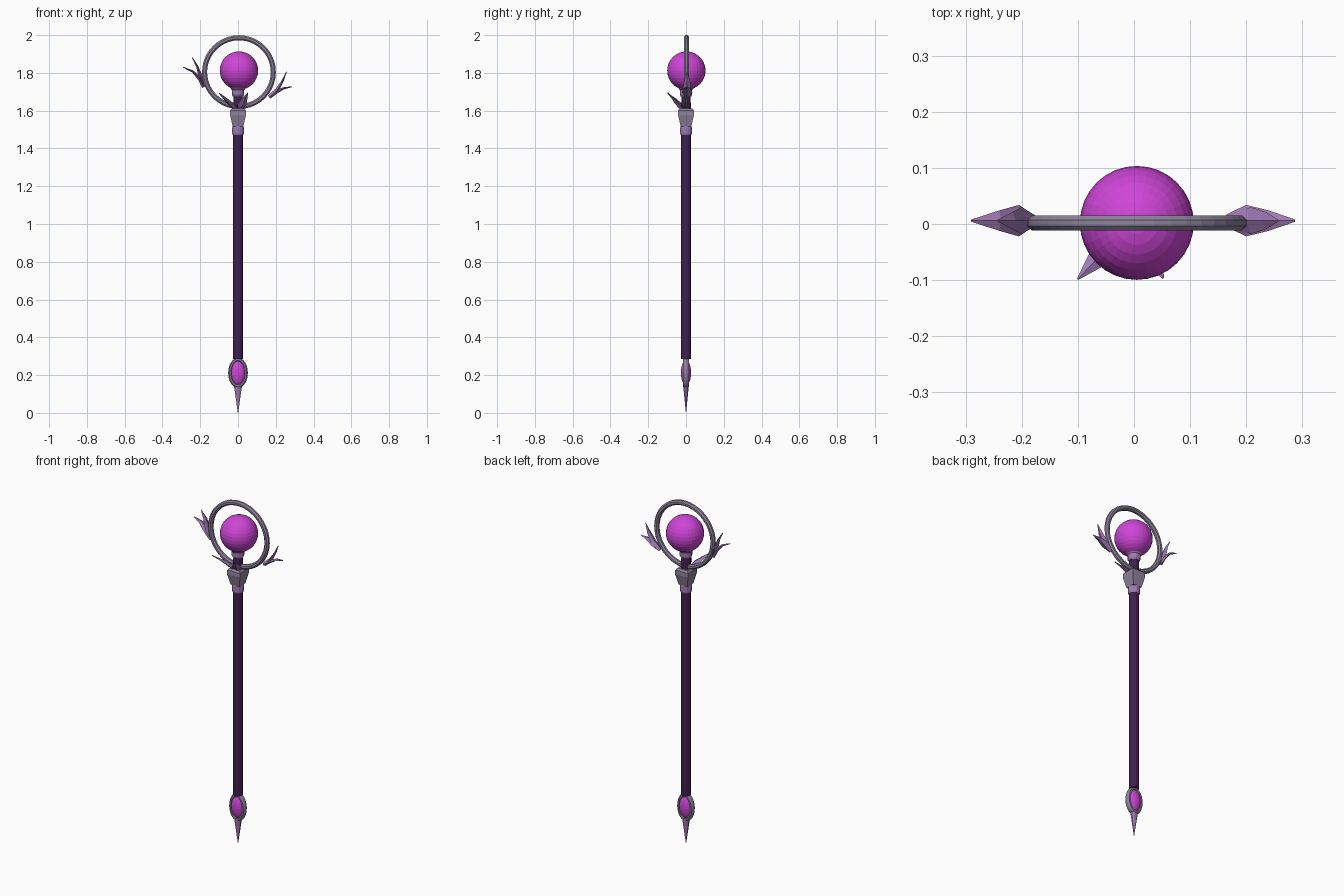
import bpy, bmesh, math
from mathutils import Vector

if "Cube" in bpy.data.objects:
    bpy.data.objects.remove(bpy.data.objects["Cube"])


def material(name, rgb):
    m = bpy.data.materials.new(name)
    m.diffuse_color = (*rgb, 1)
    m.use_nodes = True
    m.node_tree.nodes["Principled BSDF"].inputs["Base Color"].default_value = m.diffuse_color
    return m


METAL = material("dull_metal", (0.27, 0.23, 0.33))
LILAC = material("lilac", (0.36, 0.20, 0.47))
WOOD = material("dark_wood", (0.05, 0.015, 0.085))
GEM = material("gem", (0.62, 0.06, 0.68))


def finish(name, bm, mat, smooth=False):
    bmesh.ops.recalc_face_normals(bm, faces=bm.faces)
    me = bpy.data.meshes.new(name)
    bm.to_mesh(me)
    bm.free()
    ob = bpy.data.objects.new(name, me)
    bpy.context.collection.objects.link(ob)
    me.materials.append(mat)
    for p in me.polygons:
        p.use_smooth = smooth
    return ob


def skin(name, rings, mat):
    """Join equal-length loops of points into a closed tube."""
    bm = bmesh.new()
    loops = [[bm.verts.new(p) for p in r] for r in rings]
    n = len(loops[0])
    for a, b in zip(loops, loops[1:]):
        for i in range(n):
            j = (i + 1) % n
            bm.faces.new((a[i], a[j], b[j], b[i]))
    bm.faces.new(loops[0])
    bm.faces.new(loops[-1])
    return finish(name, bm, mat)


def turned(name, profile, sides, mat, sy=1.0):
    """Stack of regular polygons; profile lists (radius, z)."""
    rings = []
    for r, z in profile:
        angles = [math.tau * (i + 0.5) / sides for i in range(sides)]
        rings.append([(r * math.cos(a), r * sy * math.sin(a), z) for a in angles])
    return skin(name, rings, mat)


def ball(name, centre, radii, u, v, mat):
    bm = bmesh.new()
    bmesh.ops.create_uvsphere(bm, u_segments=u, v_segments=v, radius=1)
    bmesh.ops.scale(bm, vec=radii, verts=bm.verts)
    bmesh.ops.translate(bm, vec=centre, verts=bm.verts)
    return finish(name, bm, mat)


def hoop(name, centre, rx, rz, tube, depth, mat, u=40, v=8):
    """Upright elliptical ring in the xz plane."""
    bm = bmesh.new()
    c = Vector(centre)
    grid = []
    for i in range(u):
        a = math.tau * i / u
        row = []
        for k in range(v):
            b = math.tau * (k + 0.5) / v
            t = tube * math.cos(b)
            row.append(bm.verts.new(c + Vector(((rx + t) * math.cos(a),
                                                depth * math.sin(b),
                                                (rz + t) * math.sin(a)))))
        grid.append(row)
    for i in range(u):
        for k in range(v):
            i2, k2 = (i + 1) % u, (k + 1) % v
            bm.faces.new((grid[i][k], grid[i2][k], grid[i2][k2], grid[i][k2]))
    return finish(name, bm, mat)


def leaf(name, path, side, width):
    """Curved pointed leaf: flattened diamond section along a path."""
    pts = [Vector(p) for p in path]
    side = Vector(side).normalized()
    rings = []
    for i, p in enumerate(pts):
        d = pts[min(i + 1, len(pts) - 1)] - pts[max(i - 1, 0)]
        n = d.cross(side).normalized()
        w = width * (0.4, 1.0, 0.65, 0.07)[i]
        t = (0.010, 0.010, 0.006, 0.002)[i]
        rings.append([p + side * w, p + n * t, p - side * w, p - n * t])
    return skin(name, rings, LILAC)


# Shaft and the fittings up to the orb
turned("shaft", [(0.0275, 0.285), (0.0275, 1.48)], 12, WOOD)
turned("shaft_collar", [(0.029, 1.472), (0.032, 1.48), (0.032, 1.51), (0.029, 1.52)], 12, LILAC)
q = math.sqrt(2)
turned("head_block", [(0.028 * q, 1.515), (0.042 * q, 1.578), (0.041 * q, 1.602),
                      (0.032 * q, 1.612)], 4, METAL)
turned("orb_neck", [(0.027, 1.60), (0.025, 1.69)], 12, WOOD)
turned("orb_cup", [(0.028, 1.675), (0.034, 1.685), (0.034, 1.71), (0.045, 1.722)], 12, LILAC)

# Orb and its ring
ball("orb", (0.005, 0.002, 1.812), (0.1015,) * 3, 32, 16, GEM)
hoop("orb_ring", (0.005, 0.002, 1.804), 0.182, 0.182, 0.0145, 0.0145, METAL)

# Leaves on the ring sides, wide along y
Y = 0.006
side_leaves = {
    "left_outer": [(-0.180, 1.725), (-0.205, 1.772), (-0.240, 1.808), (-0.290, 1.830)],
    "left_inner": [(-0.176, 1.735), (-0.200, 1.785), (-0.216, 1.835), (-0.243, 1.882)],
    "right_outer": [(0.165, 1.672), (0.200, 1.698), (0.240, 1.718), (0.287, 1.692)],
    "right_inner": [(0.172, 1.680), (0.208, 1.710), (0.235, 1.755), (0.257, 1.806)],
}
# right outer tip flattens out instead of rising
side_leaves["right_outer"][2:] = [(0.240, 1.718), (0.287, 1.727)]
for key, path in side_leaves.items():
    leaf(key + "_leaf", [(x, Y, z) for x, z in path], (0, 1, 0),
         0.028 if "outer" in key else 0.024)

# Two leaves curling forward at the ring base
leaf("front_left_leaf", [(-0.008, -0.015, 1.605), (-0.036, -0.038, 1.635),
                         (-0.066, -0.062, 1.662), (-0.100, -0.098, 1.693)], (1, -1, 0), 0.027)
leaf("front_right_leaf", [(0.010, -0.015, 1.605), (0.020, -0.040, 1.630),
                          (0.033, -0.064, 1.660), (0.052, -0.096, 1.695)], (1, 0.45, 0), 0.027)

# Foot: framed gem and spike
hoop("foot_frame", (0, 0, 0.212), 0.042, 0.070, 0.011, 0.017, METAL, 24, 8)
ball("foot_gem", (0, 0, 0.213), (0.040, 0.027, 0.066), 20, 12, GEM)
turned("foot_spike", [(0.024, 0.15), (0.014, 0.085), (0.001, 0.0)], 8, LILAC, 0.7)
